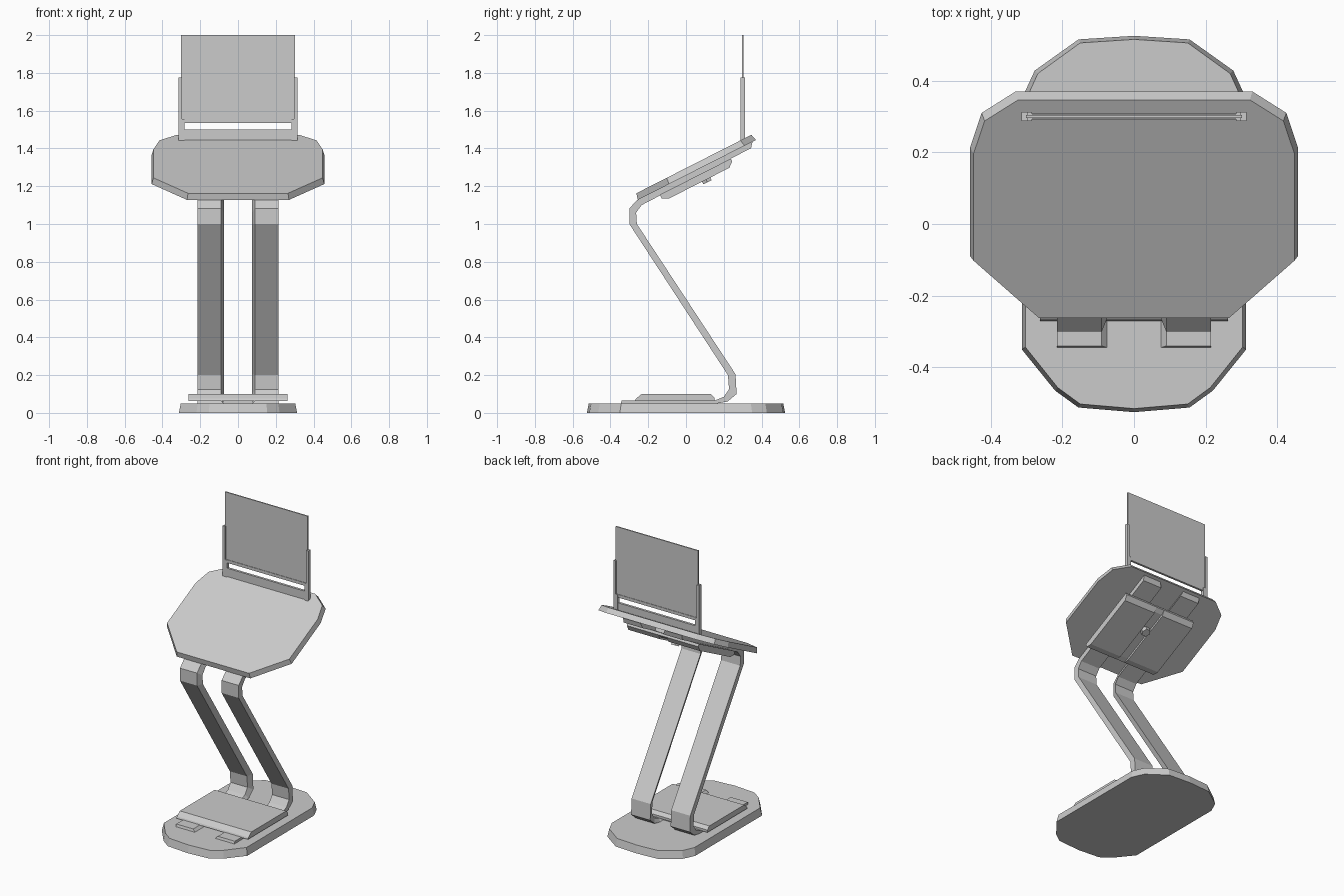
import bpy
import bmesh
import math
from mathutils import Matrix, Vector

cube = bpy.data.objects.get("Cube")
if cube:
    bpy.data.objects.remove(cube, do_unlink=True)

grey = bpy.data.materials.new("light grey")
grey.use_nodes = True
grey.diffuse_color = (0.6, 0.6, 0.6, 1)
grey.node_tree.nodes["Principled BSDF"].inputs["Base Color"].default_value = grey.diffuse_color

# Frame of the seat underside: x across, y up the slope, z along the seat normal
TILT = math.atan(0.508)
SEAT = Matrix.Translation((0, 0, 1.257)) @ Matrix.Rotation(TILT, 4, 'X')
FLAT = Matrix.Identity(4)


def loft(name, ring_a, ring_b, frame=FLAT):
    """Solid between two matching rings of points."""
    bm = bmesh.new()
    a = [bm.verts.new(p) for p in ring_a]
    b = [bm.verts.new(p) for p in ring_b]
    bm.faces.new(a)
    bm.faces.new(b[::-1])
    for i in range(len(a)):
        j = (i + 1) % len(a)
        bm.faces.new((a[j], a[i], b[i], b[j]))
    bmesh.ops.recalc_face_normals(bm, faces=bm.faces)
    bm.transform(frame)
    mesh = bpy.data.meshes.new(name)
    bm.to_mesh(mesh)
    bm.free()
    mesh.materials.append(grey)
    obj = bpy.data.objects.new(name, mesh)
    bpy.context.collection.objects.link(obj)
    return obj


def box(name, x0, x1, y0, y1, z0, z1, frame=FLAT):
    ring = [(x0, y0), (x1, y0), (x1, y1), (x0, y1)]
    return loft(name, [(x, y, z0) for x, y in ring], [(x, y, z1) for x, y in ring], frame)


def slab(name, half, height, inset, frame=FLAT):
    """Plate from the +x half of its outline, with sides leaning inward."""
    ring = half + [(-x, y) for x, y in reversed(half) if x > 0]
    w = max(x for x, y in ring)
    mid = (max(y for x, y in ring) + min(y for x, y in ring)) / 2
    d = max(y for x, y in ring) - mid
    top = [(x * (1 - inset / w), mid + (y - mid) * (1 - inset / d), height) for x, y in ring]
    return loft(name, [(x, y, 0) for x, y in ring], top, frame)


def across(name, profile, x0, x1, frame=FLAT):
    """Extrude a (y, z) profile along x."""
    return loft(name, [(x0, y, z) for y, z in profile], [(x1, y, z) for y, z in profile], frame)


# Foot plate
slab("base", [(0, -0.525), (0.155, -0.512), (0.22, -0.465), (0.313, -0.35),
              (0.313, 0.35), (0.277, 0.428), (0.155, 0.515), (0, 0.525)], 0.05, 0.01)

# Clamp plate over the leg feet
across("base_clamp", [(-0.27, 0.064), (-0.265, 0.075), (-0.235, 0.1), (0.13, 0.1),
                      (0.15, 0.08), (0.15, 0.064)], -0.262, 0.262)
box("base_spacer", -0.08, 0.08, -0.23, 0.13, 0.045, 0.066)

# Bent strap legs, with the inner side slanted
front = [(-0.34, 0.066), (0.153, 0.066), (0.2, 0.085), (0.228, 0.125), (0.222, 0.2),
         (-0.3, 1.0), (-0.3, 1.083), (-0.26, 1.125), (0.352, 1.436)]
back = [(-0.345, 0.05), (0.165, 0.05), (0.22, 0.06), (0.268, 0.1), (0.262, 0.205),
        (-0.26, 1.0), (-0.264, 1.06), (-0.235, 1.1), (0.345, 1.402)]
for side, label in ((1, "left"), (-1, "right")):
    bm = bmesh.new()
    rows = []
    for f, b in zip(front, back):
        corners = ((0.09, f), (0.215, f), (0.215, b), (0.075, b))
        rows.append([bm.verts.new((side * x, *p)) for x, p in corners])
    for r, s in zip(rows, rows[1:]):
        for i in range(4):
            j = (i + 1) % 4
            bm.faces.new((r[i], r[j], s[j], s[i]))
    bm.faces.new(rows[0])
    bm.faces.new(rows[-1])
    bmesh.ops.recalc_face_normals(bm, faces=bm.faces)
    mesh = bpy.data.meshes.new(label + "_leg")
    bm.to_mesh(mesh)
    bm.free()
    mesh.materials.append(grey)
    bpy.context.collection.objects.link(bpy.data.objects.new(label + "_leg", mesh))

# Tilted seat board
c = math.cos(TILT)
seat_half = [(0.27, -0.255), (0.457, -0.09), (0.457, 0.215), (0.425, 0.31), (0.33, 0.37)]
slab("seat", [(x, (y - 0.0) / c) for x, y in seat_half], 0.035, 0.009, SEAT)

# Clamp housing below the seat, split by a shallow central channel
housing = [(-0.17, -0.028), (-0.17, -0.052), (-0.135, -0.068), (0.222, -0.068),
           (0.252, -0.045), (0.252, -0.028)]
for side, label in ((1, "left"), (-1, "right")):
    across(label + "_seat_clamp", housing, side * 0.03, side * 0.262, SEAT)
channel = [(y, max(z, -0.055)) for y, z in housing]
across("seat_clamp_channel", channel, -0.03, 0.03, SEAT)
box("seat_spacer", -0.08, 0.08, -0.13, 0.22, -0.03, 0.002, SEAT)

# Hexagonal adjusting knob
hexagon = [Vector((0.028 * math.cos(i * math.pi / 3), 0.085 + 0.028 * math.sin(i * math.pi / 3)))
           for i in range(6)]
loft("knob", [(p.x, p.y, -0.084) for p in hexagon], [(p.x, p.y, -0.05) for p in hexagon], SEAT)

# Back rest: thin panel in a low frame with an open slot
box("back_panel", -0.302, 0.302, 0.296, 0.304, 1.535, 2.0)
box("back_lower_rail", -0.3, 0.3, 0.292, 0.308, 1.42, 1.5)
box("back_upper_rail", -0.29, 0.29, 0.293, 0.307, 1.535, 1.555)
for side, label in ((1, "left"), (-1, "right")):
    box(label + "_back_post", side * 0.284, side * 0.314, 0.288, 0.312, 1.42, 1.555)
    box(label + "_back_post_upper", side * 0.297, side * 0.314, 0.288, 0.312, 1.555, 1.775)
